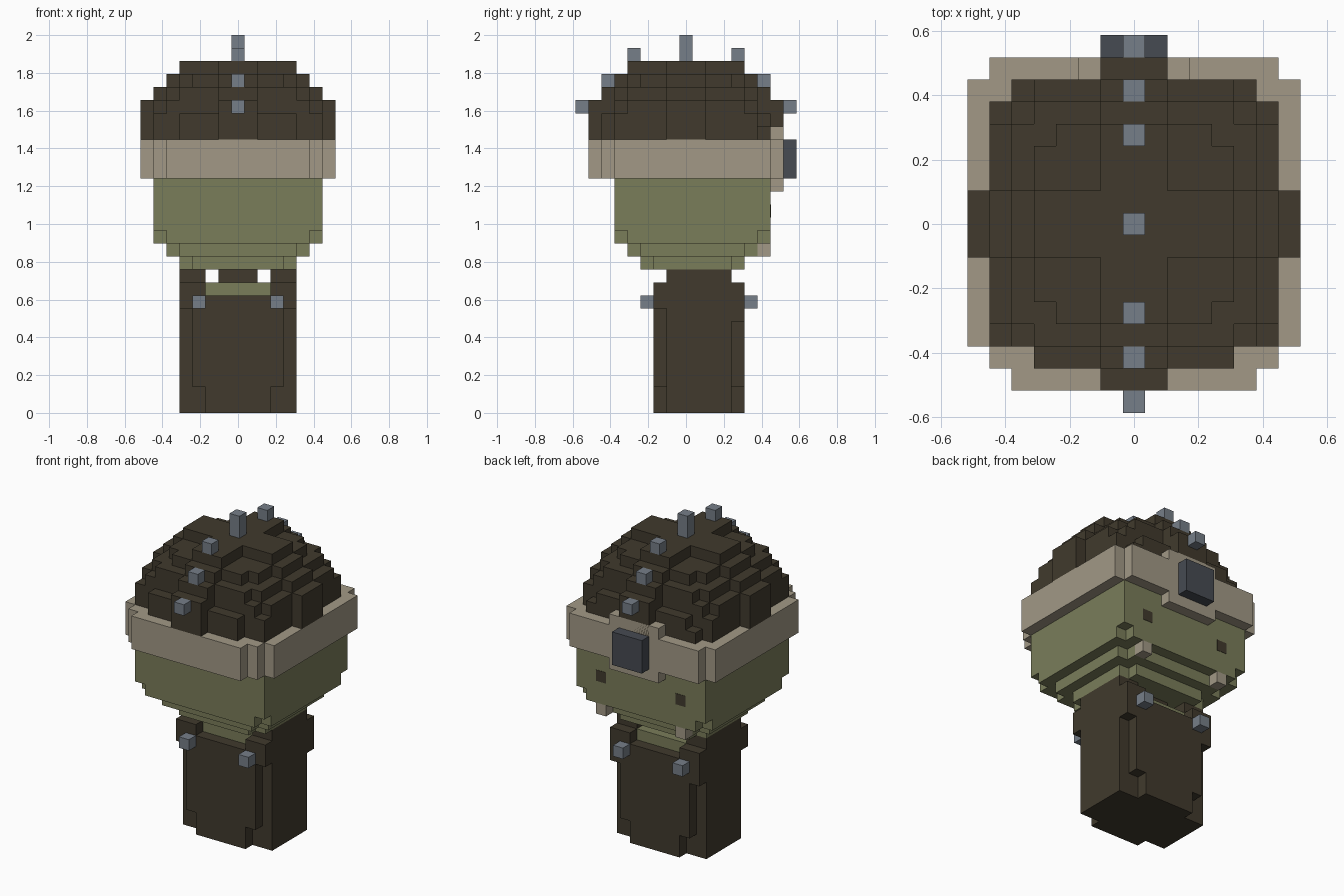
import bpy
import bmesh
from mathutils import Matrix, Vector

cube = bpy.data.objects.get("Cube")
if cube:
    bpy.data.objects.remove(cube, do_unlink=True)

U = 2 / 29  # edge of one block


def material(name, rgb):
    m = bpy.data.materials.new(name)
    m.use_nodes = True
    m.diffuse_color = (*rgb, 1)
    bsdf = next(n for n in m.node_tree.nodes if n.type == 'BSDF_PRINCIPLED')
    bsdf.inputs["Base Color"].default_value = (*rgb, 1)
    return m


brown = material("dark_brown", (0.052, 0.042, 0.026))
green = material("olive_green", (0.195, 0.205, 0.102))
tan = material("tan", (0.36, 0.318, 0.238))
steel = material("steel_grey", (0.181, 0.209, 0.246))
slate = material("dark_slate", (0.061, 0.069, 0.084))


def blocks(name, mat, boxes):
    """One object from boxes given as (x0, x1, y0, y1, z0, z1) in blocks."""
    bm = bmesh.new()
    for x0, x1, y0, y1, z0, z1 in boxes:
        mid = Vector((x0 + x1, y0 + y1, z0 + z1)) * U / 2
        size = Vector((x1 - x0, y1 - y0, z1 - z0)) * U
        bmesh.ops.create_cube(bm, size=1, matrix=Matrix.Translation(mid) @ Matrix.Diagonal(size).to_4x4())
    mesh = bpy.data.meshes.new(name)
    bm.to_mesh(mesh)
    bm.free()
    mesh.materials.append(mat)
    ob = bpy.data.objects.new(name, mesh)
    bpy.context.collection.objects.link(ob)
    return ob


def wide(x, y0, y1, z0, z1):
    """Box centred on x."""
    return (-x, x, y0, y1, z0, z1)


def pair(x0, x1, *rest):
    """Box and its mirror image across x."""
    return [(x0, x1, *rest), (-x1, -x0, *rest)]


def slab(x, y0, y1, z0, z1):
    """Slab with one block missing at each corner."""
    return [wide(x, y0 + 1, y1 - 1, z0, z1), wide(x - 1, y0, y1, z0, z1)]


# Torso with stepped front and back panels and raised shoulders
torso = [wide(4.5, -1.5, 3.5, 0, 9)] + pair(2.5, 4.5, -1.5, 3.5, 9, 11)
for y0, shoulder in ((-2.5, 8), (3.5, 7)):
    y1 = y0 + 1
    torso += [wide(2.5, y0, y1, 0, 9), wide(3.5, y0, y1, 2, shoulder)]
    torso += pair(2.5, 4.5, y0, y1, shoulder, 10)
blocks("torso", brown, torso)
blocks("neck_base", green, [wide(2.5, -1.5, 3.5, 9, 10)])
blocks("neck", brown, [wide(1.5, -0.5, 2.5, 10, 11)])
blocks("shoulder_studs", steel,
       pair(2.5, 3.5, -3.5, -2.5, 8, 9) + pair(2.5, 3.5, 4.5, 5.5, 8, 9))

# Head, narrowing in steps to the chin
blocks("head", green,
       slab(4.5, -3.5, 4.5, 11, 12) + slab(5.5, -4.5, 5.5, 12, 13)
       + slab(6.5, -5.5, 6.5, 13, 14) + [wide(6.5, -5.5, 6.5, 14, 18)])
blocks("eyes", brown, pair(3.5, 4.5, 6, 6.53, 15, 16))
blocks("tusks", tan, pair(3.5, 4.5, 5.5, 6.5, 12, 13))

# Hat brim band with a taller badge mount
blocks("band", tan, [
    wide(7.5, -5.5, 6.5, 18, 21),
    wide(6.5, -6.5, 7.5, 18, 21),
    wide(5.5, -7.5, -6.5, 18, 21),
    wide(2.5, 6.5, 7.5, 17, 22),
])
blocks("badge", slate, [wide(1.5, 7.5, 8.5, 18, 21)])

# Stepped dome with a raised cross ridge
dome = [wide(6.5, -5.5, 5.5, 21, 23), wide(4.5, -6.5, 6.5, 21, 23),
        wide(5.5, 5.5, 6.5, 21, 22)]
dome += slab(6.5, -5.5, 5.5, 23, 24)
dome += slab(5.5, -5.5, 5.5, 24, 25) + slab(4.5, -4.5, 4.5, 25, 26)
for reach, top in ((4.5, 27), (5.5, 26), (6.5, 25), (7.5, 24)):
    dome += [wide(reach, -1.5, 1.5, 21, top), wide(1.5, -reach, reach, 21, top)]
blocks("dome", brown, dome)

# Row of studs along the ridge
studs = [wide(0.5, -0.5, 0.5, 27, 29)]
for y, z in ((4, 27), (6, 25), (8, 23)):
    studs += [wide(0.5, s * y - 0.5, s * y + 0.5, z, z + 1) for s in (-1, 1)]
blocks("ridge_studs", steel, studs)
